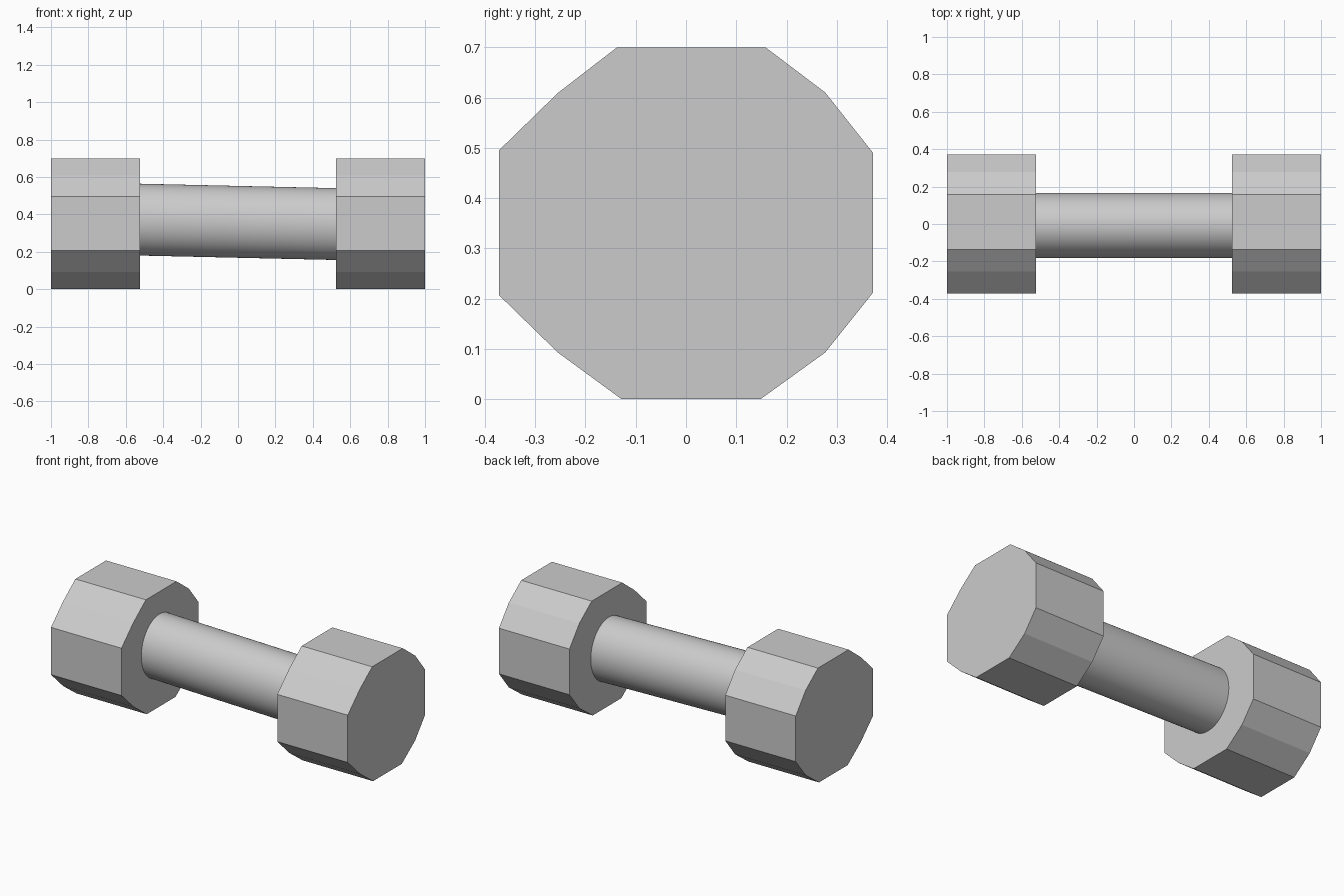
import bpy, bmesh, math

if "Cube" in bpy.data.objects:
    bpy.data.objects.remove(bpy.data.objects["Cube"])


def extrude_x(name, start, end):
    """Solid between two matching (x, y, z) loops."""
    bm = bmesh.new()
    a = [bm.verts.new(p) for p in start]
    b = [bm.verts.new(p) for p in end]
    n = len(a)
    bm.faces.new(a)
    bm.faces.new(b[::-1])
    for i in range(n):
        j = (i + 1) % n
        bm.faces.new((a[i], b[i], b[j], a[j]))
    bmesh.ops.recalc_face_normals(bm, faces=bm.faces)
    mesh = bpy.data.meshes.new(name)
    bm.to_mesh(mesh)
    bm.free()
    obj = bpy.data.objects.new(name, mesh)
    bpy.context.collection.objects.link(obj)
    return obj


# Slightly irregular twelve-sided weight profile (y, z)
profile = [(-0.137, 0.70), (0.158, 0.70), (0.277, 0.61), (0.372, 0.49),
           (0.372, 0.212), (0.277, 0.093), (0.148, 0.0), (-0.128, 0.0),
           (-0.255, 0.093), (-0.372, 0.207), (-0.372, 0.495), (-0.255, 0.609)]

# Weights at both ends
for name, x0, x1 in (("left_weight", -1.0, -0.525), ("right_weight", 0.525, 1.0)):
    extrude_x(name, [(x0, y, z) for y, z in profile], [(x1, y, z) for y, z in profile])


# Oval grip, tilted slightly down towards +x
def oval(x, cz, sides=64):
    ring = [2 * math.pi * i / sides for i in range(sides)]
    return [(x, -0.007 + 0.174 * math.cos(t), cz + 0.192 * math.sin(t)) for t in ring]


handle = extrude_x("handle", oval(-0.53, 0.372), oval(0.53, 0.348))
bpy.context.view_layer.objects.active = handle
handle.select_set(True)
bpy.ops.object.shade_smooth_by_angle(angle=math.radians(30))
